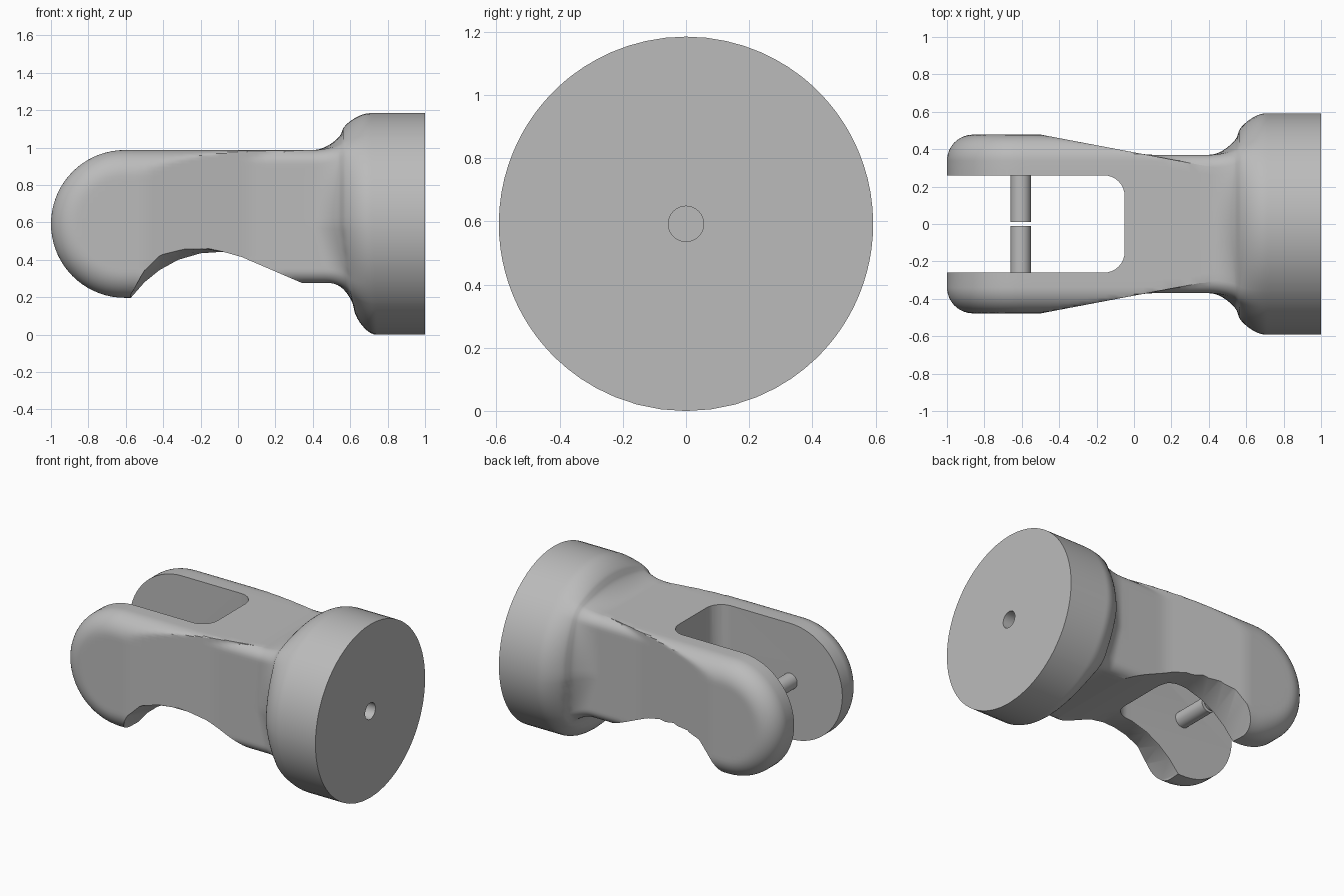
import bpy, bmesh, math

old = bpy.data.objects.get("Cube")
if old:
    bpy.data.objects.remove(old, do_unlink=True)

grey = bpy.data.materials.new("plain grey")
grey.use_nodes = True
colour = (0.5, 0.5, 0.5, 1)
grey.diffuse_color = colour
grey.node_tree.nodes["Principled BSDF"].inputs["Base Color"].default_value = colour

AXIS_Z = 0.592     # height of the pin and flange axis
FLANGE_R = 0.592
POD_X, POD_R = -0.605, 0.395
ARM_W, ARM_FILLET = 0.478, 0.14


def loft(name, rings):
    """Skin a list of equal closed rings and cap both ends."""
    bm = bmesh.new()
    rows = [[bm.verts.new(p) for p in ring] for ring in rings]
    n = len(rows[0])
    for a, b in zip(rows, rows[1:]):
        for i in range(n):
            j = (i + 1) % n
            bm.faces.new((a[i], a[j], b[j], b[i]))
    bm.faces.new(rows[0])
    bm.faces.new(rows[-1])
    bmesh.ops.recalc_face_normals(bm, faces=bm.faces[:])
    mesh = bpy.data.meshes.new(name)
    bm.to_mesh(mesh)
    bm.free()
    mesh.materials.append(grey)
    obj = bpy.data.objects.new(name, mesh)
    bpy.context.collection.objects.link(obj)
    return obj


def smooth(obj):
    bpy.ops.object.select_all(action='DESELECT')
    obj.select_set(True)
    bpy.context.view_layer.objects.active = obj
    bpy.ops.object.shade_smooth_by_angle(angle=math.radians(30))


def cut(obj, cutter):
    mod = obj.modifiers.new(cutter.name, 'BOOLEAN')
    mod.operation = 'DIFFERENCE'
    mod.solver = 'EXACT'
    mod.object = cutter
    bpy.context.view_layer.objects.active = obj
    bpy.ops.object.modifier_apply(modifier=mod.name)
    bpy.data.objects.remove(cutter, do_unlink=True)


def fillet(d, r):
    """Loss of width at distance d from a rounded edge."""
    return r - math.sqrt(max(0, r * r - (r - d) ** 2)) if d < r else 0


def half_width(x, d):
    taper = ARM_W - 0.19 * max(0, x + 0.5)
    y = min(ARM_W - fillet(d, ARM_FILLET), taper)
    if x > 0:
        y = max(y, 0.37 - fillet(d, 0.07))
    return y


def swell(u):
    """S-curve from the neck to the flange."""
    u = min(1, max(0, u))
    ease = u * u * (3 - 2 * u)
    if u < 0.5:
        arc = 0.5 - math.sqrt(0.25 - u * u)
    else:
        arc = 0.5 + math.sqrt(0.25 - (1 - u) ** 2)
    return (ease + arc) / 2


def section(x, sides=40, caps=14):
    h = math.sqrt(max(0, POD_R ** 2 - min(0, x - POD_X) ** 2))
    t = min(1, max(0, (x + 0.2) / 0.3))
    low = h - 0.08 * t
    side = []
    for i in range(sides + 1):
        s = math.sin(math.pi * (i / sides - 0.5))
        z = s * (h if s > 0 else low)
        if x < POD_X:
            d = POD_R - math.hypot(x - POD_X, z)
        else:
            d = (h if s > 0 else low) - abs(z)
        side.append((half_width(x, max(0, d)), z))
    top, bottom = side[-1], side[0]
    ring = side[:]
    ring += [(top[0] * (1 - 2 * i / caps), top[1]) for i in range(1, caps)]
    ring += [(-y, z) for y, z in reversed(side)]
    ring += [(-bottom[0] * (1 - 2 * i / caps), bottom[1]) for i in range(1, caps)]
    # swell radially into the round flange, later on the underside
    out = []
    for y, z in ring:
        r = math.hypot(y, z)
        start = 0.4 + 0.1 * max(0, -z / r)
        k = 1 + (FLANGE_R / r - 1) * swell((x - start) / (0.71 - start + 0.03 * max(0, -z / r)))
        out.append((x, y * k, AXIS_Z + z * k))
    return out


# Main body: forked arm, neck and flange in one skin
stations = [POD_X - POD_R * math.cos(math.radians(a)) for a in [1] + list(range(5, 91, 5))]
stations += [-0.55 + 0.05 * i for i in range(19)]
stations += [0.4 + 0.0125 * i for i in range(29)] + [1.0]
body = loft("forked_housing", [section(x) for x in stations])

# Slot between the fork arms, with rounded inner corners
R = 0.11
slot = [(-1.3, -0.26)]
for sign in (-1, 1):
    arc = [(-0.05 - R + R * math.cos(a), sign * (0.26 - R + R * math.sin(a)))
           for a in [math.pi / 2 * i / 8 for i in range(9)]]
    slot += arc[::-1] if sign < 0 else arc
slot.append((-1.3, 0.26))
cut(body, loft("slot_cutter", [[(x, y, z) for x, y in slot] for z in (-0.5, 1.6)]))

# Curved underside, cut slightly higher towards the outer faces
inner = [(-0.62, 0.1), (-0.57, 0.2), (-0.5, 0.28), (-0.42, 0.345), (-0.32, 0.4),
         (-0.2, 0.435), (-0.08, 0.443), (0.02, 0.415), (0.34, 0.277), (0.36, 0.1)]
rise = [0, 0.035, 0.07, 0.09, 0.065, 0.035, 0, 0, 0, 0]
outer = [(x, z + r) for (x, z), r in zip(inner, rise)]
arch = [(-0.5, outer), (-0.27, inner), (0.27, inner), (0.5, outer)]
cut(body, loft("arch_cutter", [[(x, y, z) for x, z in pts] for y, pts in arch]))


def disc(at, r, along):
    """Circle ring about the x or y direction."""
    ring = []
    for i in range(32):
        a = math.tau * i / 32
        c, s = r * math.cos(a), r * math.sin(a)
        ring.append((at, c, AXIS_Z + s) if along == 'x' else (POD_X + c, at, AXIS_Z + s))
    return ring


# Blind hole in the flange face
cut(body, loft("hole_cutter", [disc(x, 0.056, 'x') for x in (0.5, 1.1)]))
smooth(body)

# Two half pins reaching towards each other
for name, s in (("left_pin", 1), ("right_pin", -1)):
    smooth(loft(name, [disc(s * y, 0.054, 'y') for y in (0.01, 0.3)]))
